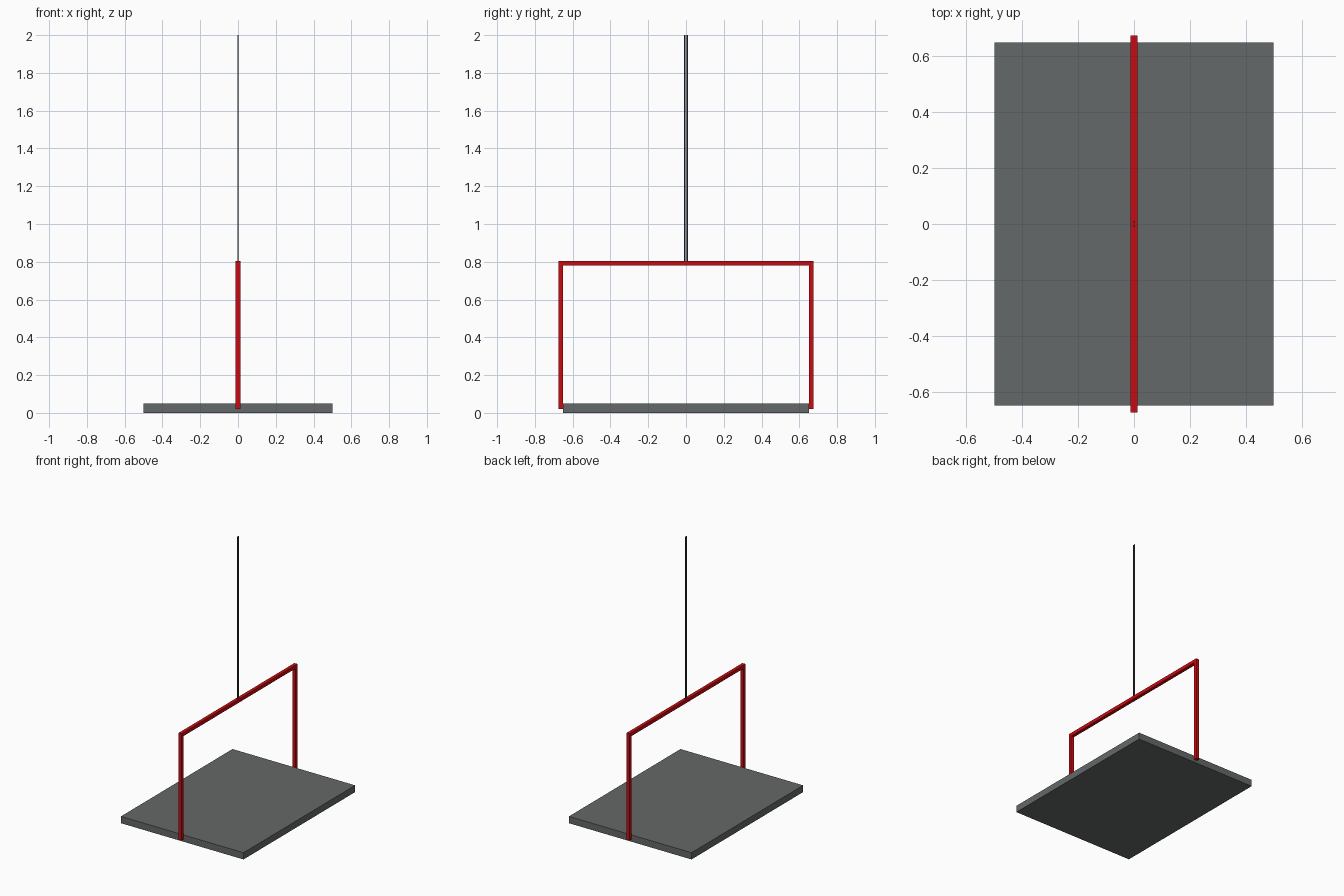
import bpy, bmesh
from mathutils import Matrix

if "Cube" in bpy.data.objects:
    bpy.data.objects.remove(bpy.data.objects["Cube"])


def material(name, rgb):
    m = bpy.data.materials.new(name)
    m.diffuse_color = (*rgb, 1)
    m.use_nodes = True
    m.node_tree.nodes["Principled BSDF"].inputs["Base Color"].default_value = m.diffuse_color
    return m


GREY = material("slate_grey", (0.13, 0.14, 0.14))
RED = material("red_paint", (0.60, 0.003, 0.005))
DARK = material("dark_cable", (0.06, 0.065, 0.07))


def finish(name, bm, mat):
    me = bpy.data.meshes.new(name)
    bm.to_mesh(me)
    bm.free()
    me.materials.append(mat)
    ob = bpy.data.objects.new(name, me)
    bpy.context.collection.objects.link(ob)
    return ob


def box(name, lo, hi, mat):
    bm = bmesh.new()
    size = [b - a for a, b in zip(lo, hi)]
    mid = [(a + b) / 2 for a, b in zip(lo, hi)]
    bmesh.ops.create_cube(bm, size=1, matrix=Matrix.Translation(mid) @ Matrix.Diagonal((*size, 1)))
    return finish(name, bm, mat)


def cable(name, y, z0, z1, r):
    bm = bmesh.new()
    bmesh.ops.create_cone(bm, cap_ends=True, segments=8, radius1=r, radius2=r, depth=z1 - z0,
                          matrix=Matrix.Translation((0, y, (z0 + z1) / 2)))
    return finish(name, bm, DARK)


T = 0.0125  # half thickness of the frame bars
W = 0.65    # half length of the platform

# Platform slab
box("platform", (-0.5, -W, 0), (0.5, W, 0.05), GREY)

# Hanger frame: crossbar and an upright fixed to each end of the slab
box("crossbar", (-T, -W - 2 * T, 0.78), (T, W + 2 * T, 0.805), RED)
for side, y in (("front", -W - T), ("back", W + T)):
    box(side + "_upright", (-T, y - T, 0.02), (T, y + T, 0.78), RED)

# Pair of lifting cables
for side, y in (("front", -0.007), ("back", 0.007)):
    cable(side + "_cable", y, 0.80, 2.0, 0.0035)
